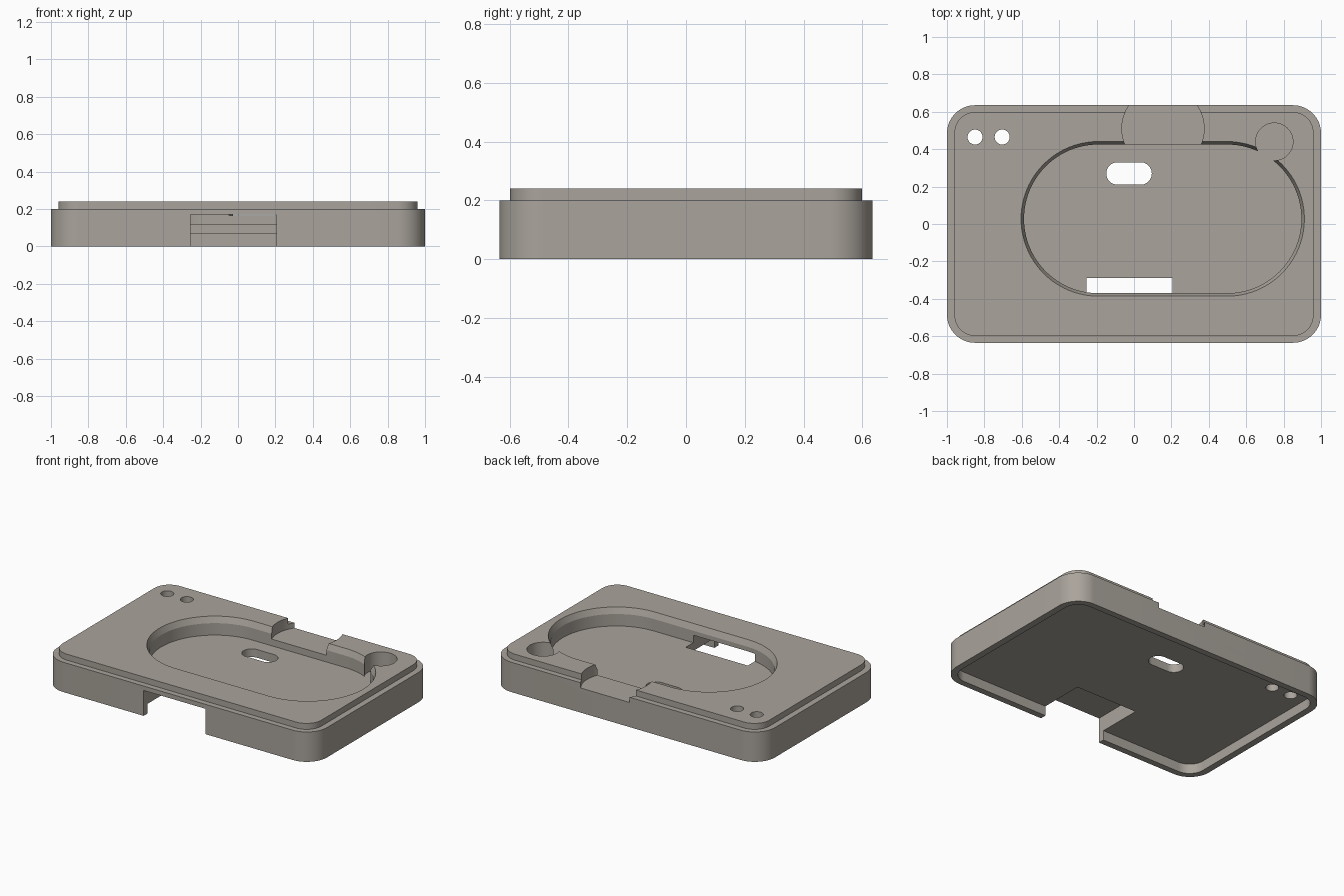
import bpy, bmesh, math

if "Cube" in bpy.data.objects:
    bpy.data.objects.remove(bpy.data.objects["Cube"])

grey = bpy.data.materials.new("warm grey")
grey.diffuse_color = (0.40, 0.37, 0.33, 1)
grey.use_nodes = True
grey.node_tree.nodes["Principled BSDF"].inputs["Base Color"].default_value = grey.diffuse_color


def outline(x0, x1, y0, y1, r, n=16):
    """Rounded rectangle outline; a large r gives a slot or a circle."""
    pts = []
    for k, (cx, cy) in enumerate([(x1 - r, y1 - r), (x0 + r, y1 - r),
                                  (x0 + r, y0 + r), (x1 - r, y0 + r)]):
        for i in range(n + 1):
            a = math.pi / 2 * (k + i / n)
            pts.append((cx + r * math.cos(a), cy + r * math.sin(a)))
    return pts


def loft(name, layers):
    """Solid through a stack of (outline, z) layers."""
    bm = bmesh.new()
    rings = [[bm.verts.new((x, y, z)) for x, y in pts] for pts, z in layers]
    bm.faces.new(rings[0][::-1])
    bm.faces.new(rings[-1])
    for a, b in zip(rings, rings[1:]):
        for i in range(len(a)):
            j = (i + 1) % len(a)
            bm.faces.new((a[i], a[j], b[j], b[i]))
    bmesh.ops.remove_doubles(bm, verts=bm.verts, dist=1e-5)
    bmesh.ops.recalc_face_normals(bm, faces=bm.faces)
    me = bpy.data.meshes.new(name)
    bm.to_mesh(me)
    bm.free()
    me.materials.append(grey)
    ob = bpy.data.objects.new(name, me)
    bpy.context.collection.objects.link(ob)
    return ob


def prism(name, x0, x1, y0, y1, r, z0, z1, n=16):
    pts = outline(x0, x1, y0, y1, r, n)
    return loft(name, [(pts, z0), (pts, z1)])


def disc(name, x, y, r, z0, z1):
    return prism(name, x - r, x + r, y - r, y + r, r, z0, z1)


# Outer block with the raised mating lip
base = loft("case_base", [
    (outline(-1, 1, -0.635, 0.635, 0.15), 0),
    (outline(-1, 1, -0.635, 0.635, 0.15), 0.2),
    (outline(-0.96, 0.96, -0.598, 0.598, 0.11), 0.2),
    (outline(-0.96, 0.96, -0.598, 0.598, 0.11), 0.24)])


def pocket_outline(grow):
    return outline(-0.588 - grow, 0.895 + grow, -0.37 - grow, 0.425 + grow,
                   0.3975 + grow, 24)


cutters = [
    # shallow recess underneath
    prism("recess_cutter", -0.955, 0.955, -0.593, 0.593, 0.105, -0.1, 0.065),
    # main pocket with a flared rim
    loft("pocket_cutter", [(pocket_outline(0), 0.12), (pocket_outline(0), 0.2),
                           (pocket_outline(0.016), 0.24),
                           (pocket_outline(0.02), 0.25)]),
    # connector notch at the front
    prism("notch_cutter", -0.255, 0.205, -0.8, -0.29, 0, -0.1, 0.17, 1),
    # round scoop through the back wall, and the finger hole
    disc("scoop_cutter", 0.155, 0.51, 0.22, 0.165, 0.4),
    disc("finger_hole_cutter", 0.75, 0.44, 0.10, 0.12, 0.4),
    # through slot and the two strap holes
    prism("slot_cutter", -0.148, 0.095, 0.21, 0.33, 0.06, -0.1, 0.4),
    disc("strap_hole_cutter", -0.85, 0.465, 0.04, -0.1, 0.4),
    disc("strap_hole_cutter", -0.705, 0.465, 0.04, -0.1, 0.4),
]

bpy.context.view_layer.objects.active = base
base.select_set(True)
for c in cutters:
    c.select_set(False)
    c.hide_render = True
    mod = base.modifiers.new(c.name, 'BOOLEAN')
    mod.operation = 'DIFFERENCE'
    mod.solver = 'EXACT'
    mod.object = c
    bpy.ops.object.modifier_apply(modifier=mod.name)
for c in cutters:
    bpy.data.objects.remove(c, do_unlink=True)

bpy.ops.object.shade_smooth_by_angle(angle=math.radians(20))
